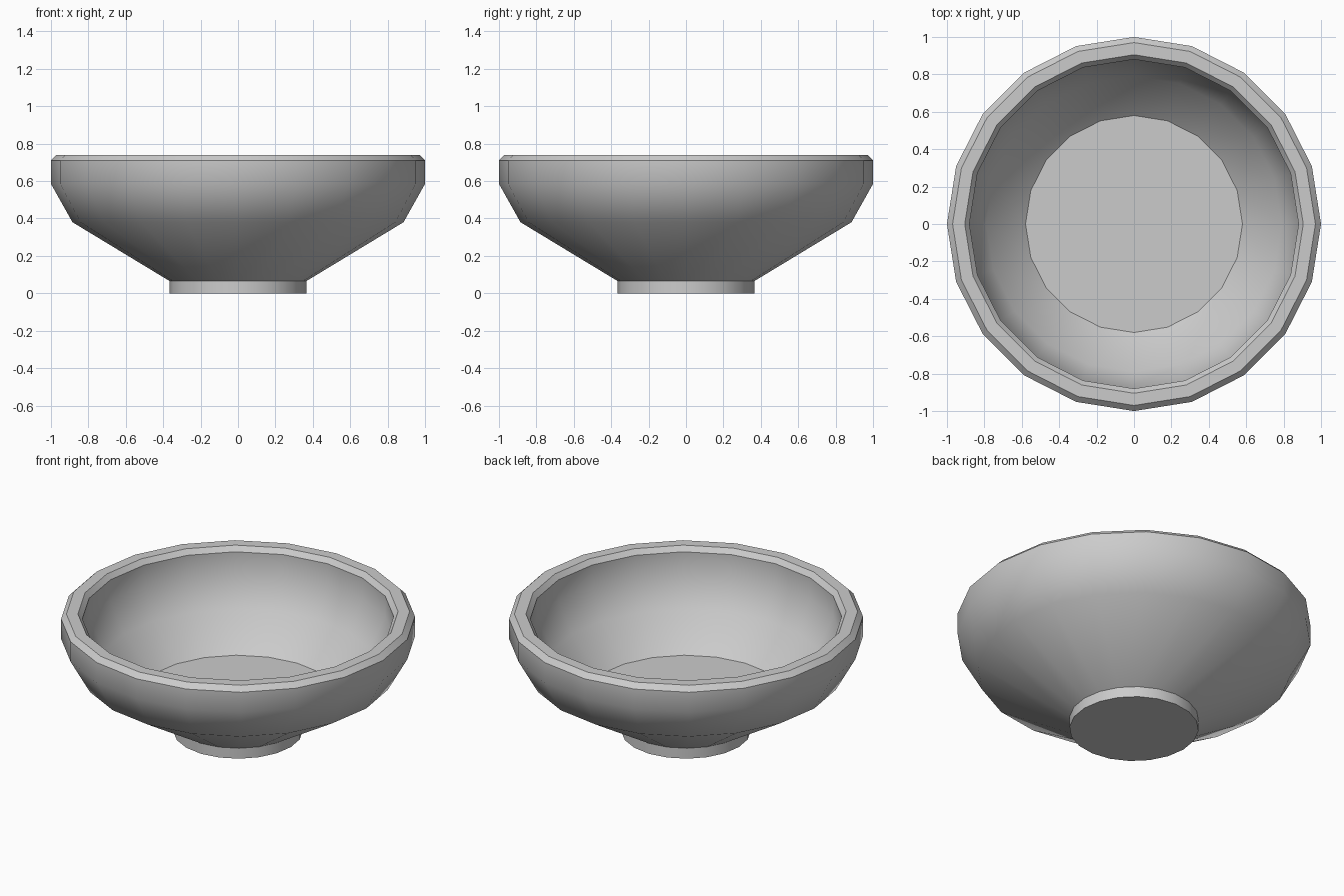
import bpy, bmesh, math

if "Cube" in bpy.data.objects:
    bpy.data.objects.remove(bpy.data.objects["Cube"])

SIDES = 20

# Radius / height profile: foot, outer wall, bevelled rim, inner wall, floor
profile = [(0.365, 0.0), (0.365, 0.065), (0.885, 0.38), (1.0, 0.585),
           (1.0, 0.71), (0.97, 0.74), (0.905, 0.74), (0.88, 0.71),
           (0.88, 0.585), (0.79, 0.395), (0.58, 0.205)]

bm = bmesh.new()
rings = []
for r, z in profile:
    rings.append([bm.verts.new((r * math.cos(2 * math.pi * i / SIDES),
                                r * math.sin(2 * math.pi * i / SIDES), z))
                  for i in range(SIDES)])

# Walls between neighbouring rings
for a, b in zip(rings, rings[1:]):
    for i in range(SIDES):
        j = (i + 1) % SIDES
        bm.faces.new((a[i], a[j], b[j], b[i]))

# Foot underside and bowl floor
bm.faces.new(rings[0][::-1])
bm.faces.new(rings[-1])

mesh = bpy.data.meshes.new("bowl")
bm.to_mesh(mesh)
bm.free()
bowl = bpy.data.objects.new("bowl", mesh)
bpy.context.collection.objects.link(bowl)

# Smooth walls, crisp rim and foot
bpy.context.view_layer.objects.active = bowl
bowl.select_set(True)
bpy.ops.object.shade_smooth_by_angle(angle=math.radians(36))
